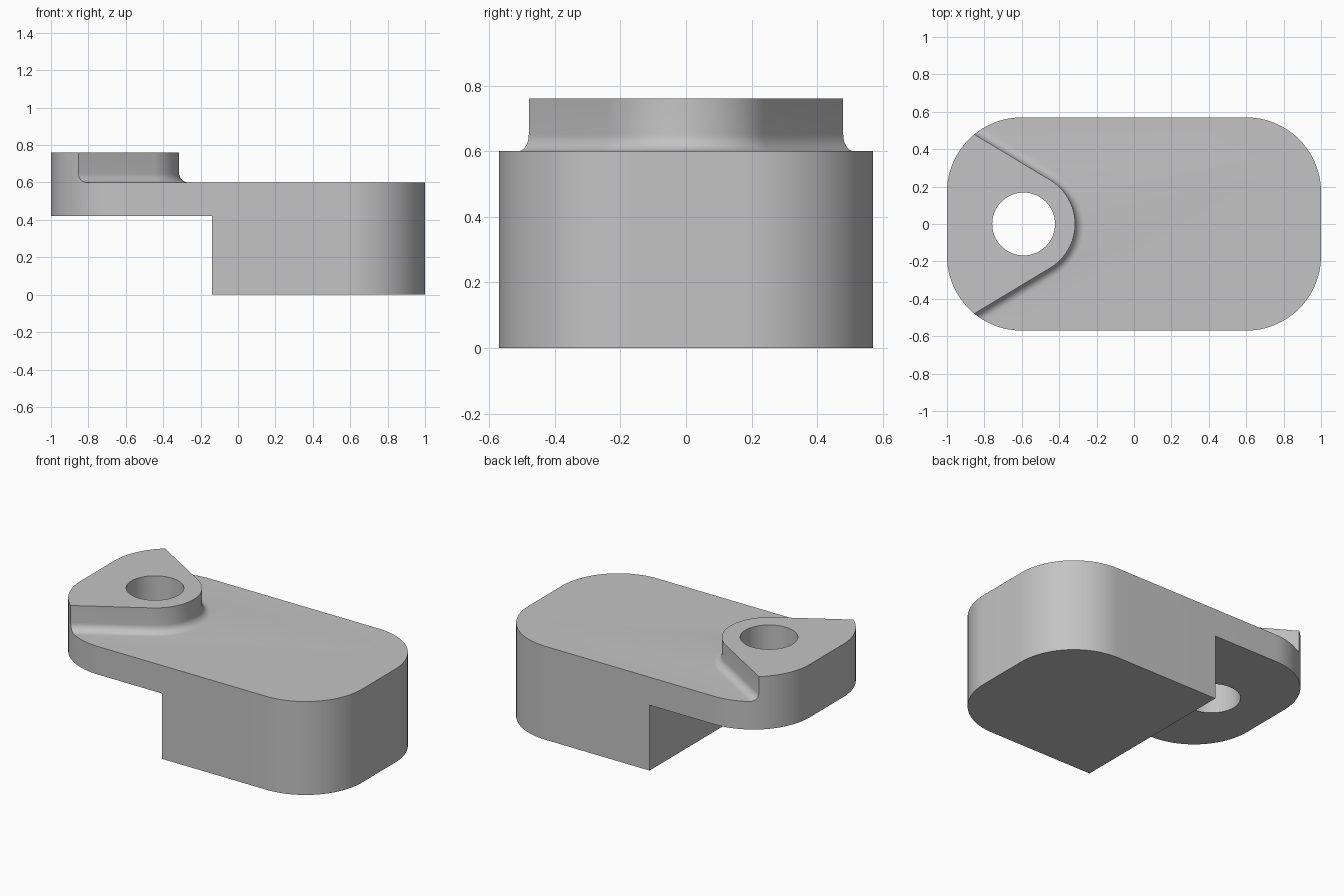
import bpy, bmesh
from math import sin, cos, radians, pi

default = bpy.data.objects.get("Cube")
if default:
    bpy.data.objects.remove(default, do_unlink=True)

grey = bpy.data.materials.new("plain grey")
grey.use_nodes = True
colour = (0.55, 0.55, 0.55, 1)
grey.diffuse_color = colour
grey.node_tree.nodes["Principled BSDF"].inputs["Base Color"].default_value = colour

HOLE_X = -0.59


def arc(cx, cy, r, start, end, steps):
    angles = [radians(start + (end - start) * i / steps) for i in range(steps + 1)]
    return [(cx + r * cos(a), cy + r * sin(a)) for a in angles]


def loft(name, rings):
    """Solid through a stack of (z, outline) rings with matching points."""
    bm = bmesh.new()
    loops = [[bm.verts.new((x, y, z)) for x, y in pts] for z, pts in rings]
    for low, high in zip(loops, loops[1:]):
        for i in range(len(low)):
            j = (i + 1) % len(low)
            bm.faces.new((low[i], low[j], high[j], high[i]))
    bm.faces.new(loops[0][::-1])
    bm.faces.new(loops[-1])
    bmesh.ops.recalc_face_normals(bm, faces=bm.faces)
    mesh = bpy.data.meshes.new(name)
    bm.to_mesh(mesh)
    bm.free()
    obj = bpy.data.objects.new(name, mesh)
    bpy.context.collection.objects.link(obj)
    return obj


def relief_outline(offset):
    """Area around the pointed boss: round nose, two tangent flanks."""
    r, tilt, run = 0.275 + offset, radians(59), 0.9
    nose = arc(HOLE_X, 0, r, -59, 59, 32)
    x, y = nose[-1]
    tail = (x - run * sin(tilt), y + run * cos(tilt))
    return ([(tail[0], -tail[1])] + nose + [tail]
            + [(tail[0], 1.2), (1.4, 1.2), (1.4, -1.2), (tail[0], -1.2)])


# Rounded block, full height
R, W = 0.4, 0.57
outline = []
for sx, sy, start in ((1, 1, 0), (-1, 1, 90), (-1, -1, 180), (1, -1, 270)):
    outline += arc(sx * (1 - R), sy * (W - R), R, start, start + 90, 24)
body = loft("bracket_body", [(0, outline), (0.76, outline)])

# Relief that leaves the boss standing, with a fillet at its foot
F = 0.05
fillet = [i * pi / 2 / 8 for i in range(9)]
rings = [(0.6 + F - F * cos(t), relief_outline(F - F * sin(t))) for t in fillet]
rings.append((1.0, relief_outline(0)))
relief = loft("relief_cutter", rings)

# Step underneath and the through hole
step = [(-1.2, -1), (-0.14, -1), (-0.14, 1), (-1.2, 1)]
undercut = loft("undercut_cutter", [(-0.3, step), (0.42, step)])
circle = arc(HOLE_X, 0, 0.168, 0, 360, 64)[:-1]
hole = loft("hole_cutter", [(-0.2, circle), (1.1, circle)])

# Cut the block and keep only the finished part
cutters = (relief, undercut, hole)
for cutter in cutters:
    cutter.hide_render = True
    mod = body.modifiers.new(cutter.name, "BOOLEAN")
    mod.operation = "DIFFERENCE"
    mod.solver = "EXACT"
    mod.object = cutter
graph = bpy.context.evaluated_depsgraph_get()
result = bpy.data.meshes.new_from_object(body.evaluated_get(graph))
body.modifiers.clear()
body.data = result
for cutter in cutters:
    bpy.data.objects.remove(cutter, do_unlink=True)

body.data.materials.clear()
body.data.materials.append(grey)
bpy.ops.object.select_all(action="DESELECT")
body.select_set(True)
bpy.context.view_layer.objects.active = body
bpy.ops.object.shade_smooth_by_angle(angle=radians(30))
